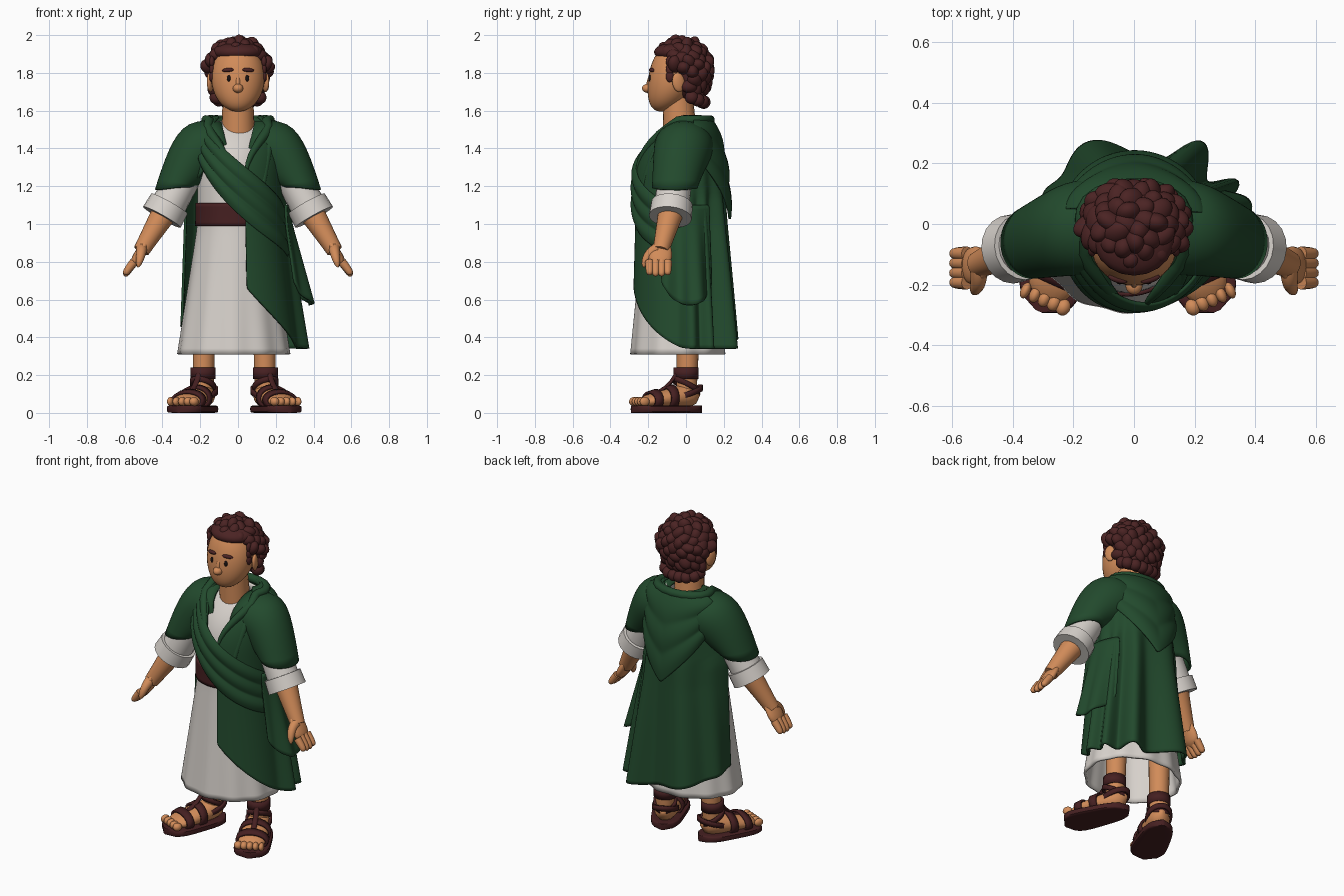
import bpy, bmesh, random
from math import sin, cos, pi, radians, exp, sqrt
from mathutils import Vector, Matrix, Euler

cube = bpy.data.objects.get("Cube")
if cube:
    bpy.data.objects.remove(cube)
random.seed(4)


def material(name, *rgb):
    mat = bpy.data.materials.new(name)
    mat.use_nodes = True
    mat.diffuse_color = (*rgb, 1)
    mat.node_tree.nodes["Principled BSDF"].inputs["Base Color"].default_value = (*rgb, 1)
    return mat


SKIN = material("skin", .64, .26, .1)
GREEN = material("green cloth", .016, .068, .026)
WHITE = material("white linen", .68, .64, .6)
LEATHER = material("dark leather", .06, .014, .015)
HAIR = material("brown hair", .07, .017, .017)
DARK = material("eye dark", .01, .006, .006)


def clamp(value):
    return min(max(value, 0), 1)


def mix(a, b, t):
    return a + (b - a) * t


def finish(name, bm, mat, levels=0, thick=0):
    bmesh.ops.recalc_face_normals(bm, faces=bm.faces)
    mesh = bpy.data.meshes.new(name)
    bm.to_mesh(mesh)
    bm.free()
    mesh.materials.append(mat)
    mesh.shade_smooth()
    if not levels:
        mesh.set_sharp_from_angle(angle=radians(45))
    ob = bpy.data.objects.new(name, mesh)
    bpy.context.collection.objects.link(ob)
    if levels:
        smooth = ob.modifiers.new("smooth", "SUBSURF")
        smooth.levels = smooth.render_levels = levels
    if thick:
        solid = ob.modifiers.new("thickness", "SOLIDIFY")
        solid.thickness, solid.offset = thick, 0


def loft(name, rings, mat, place=Vector, caps=True, power=1, n=20, levels=0, thick=0):
    """Skin over rings, each given as centre and two half axes."""
    def shape(a):
        return abs(a) ** power * (1 if a > 0 else -1)
    bm = bmesh.new()
    rows = []
    for centre, across, up in rings:
        angles = [2 * pi * i / n for i in range(n)]
        rows.append([bm.verts.new(place(Vector(centre) + Vector(across) * shape(cos(a))
                                        + Vector(up) * shape(sin(a)))) for a in angles])
    for a, b in zip(rows, rows[1:]):
        for i in range(n):
            bm.faces.new((a[i], a[i - 1], b[i - 1], b[i]))
    if caps:
        bm.faces.new(rows[0])
        bm.faces.new(rows[-1])
    finish(name, bm, mat, levels, thick)


def sweep(name, path, radii, mat, flat=1, side=(0, 1, 0), **options):
    rings = []
    for i, point in enumerate(path):
        tangent = (path[min(i + 1, len(path) - 1)] - path[max(i - 1, 0)]).normalized()
        up = tangent.cross(Vector(side)).normalized()
        rings.append((point, up.cross(tangent) * radii[i], up * radii[i] * flat))
    loft(name, rings, mat, **options)


def tube(name, points, start, end, mat, tip=False, steps=10, **options):
    """Smooth tapering tube steered by a few control points; tip rounds its end."""
    path, radii = [], []
    for i in range(steps + 1):
        t = i / steps
        row = [Vector(p) for p in points]
        while len(row) > 1:
            row = [a.lerp(b, t) for a, b in zip(row, row[1:])]
        path.append(row[0])
        radii.append(mix(start, end, t) * (sqrt(1.02 - t ** 6) if tip else 1))
    sweep(name, path, radii, mat, **options)


def shell(name, surface, columns, rows, mat, thick=.014):
    bm = bmesh.new()
    grid = [[bm.verts.new(surface(i / columns, j / rows)) for j in range(rows + 1)]
            for i in range(columns + 1)]
    for a, b in zip(grid, grid[1:]):
        for j in range(rows):
            bm.faces.new((a[j], b[j], b[j + 1], a[j + 1]))
    bmesh.ops.remove_doubles(bm, verts=bm.verts, dist=.0001)
    finish(name, bm, mat, 1, thick)


def blobs(name, items, mat, place=Vector):
    bm = bmesh.new()
    for centre, radius, turn in items:
        matrix = Matrix.LocRotScale(Vector(centre), Euler(turn), Vector(radius))
        bmesh.ops.create_icosphere(bm, subdivisions=3, radius=1, matrix=matrix)
    for v in bm.verts:
        v.co = place(v.co)
    finish(name, bm, mat)


def around(angle, z, off=0, slim=0):
    """Point on the clothed body; angle runs from the front towards its left."""
    flare = clamp((1 - z) / .7)
    neck = clamp((z - 1.45) / .12) ** 3
    slope = clamp((z - 1.2) / .37) ** 2.5
    rx = .23 - slim + (.08 + slim * .6) * flare - .11 * neck + off
    ry = .225 - slim + (.02 + slim) * flare - .14 * slope + off
    a = radians(angle)
    return Vector((rx * sin(a) - slim / 2, .07 * slope - .04 - ry * cos(a), z))


# Pleated tunic and belt
def tunic(u, v):
    pleat = .006 * cos(2 * pi * u * 11) * clamp(1 - v * 2)
    return around(360 * u, mix(.31, 1.54, v), pleat, .045)


shell("tunic", tunic, 66, 20, WHITE)
shell("belt", lambda u, v: around(360 * u, mix(.99, 1.11, v), .012, .045), 40, 3, LEATHER)

# Cloak wrapping the left side and back, with hanging folds
FOLDS = [(240, 12, .04), (203, 20, .09), (148, 10, .12), (122, 6, .1), (104, 8, .08)]


def cloak(u, v):
    rough = mix(10, 265, u)
    hem = .34 + .32 * clamp((100 - rough) / 90) ** 1.5 + .14 * clamp((rough - 160) / 100)
    z = mix(hem, 1.57, v)
    opening = 10 + 50 * clamp((z - 1.28) / .29) ** 2
    closing = min(364 - opening, 265 + 300 * max(0, z - 1.14))
    angle = mix(opening, closing, u)
    fold = sum(height * exp(-((angle - c) / width) ** 2) for c, width, height in FOLDS)
    flap = .05 * exp(-((angle - 265) / 25) ** 2) * clamp(1.6 * z - .6) * clamp((1.35 - z) * 5)
    return around(angle, z, fold * clamp(1 - v * 1.15) ** .8 + flap)


shell("cloak", cloak, 90, 28, GREEN)


# Pleated sash from right shoulder to left hip
def sash(u, v):
    low = .82 + .5 * (1 - u) ** 1.9
    high = 1.04 + .5 * (1 - u) ** 1.4
    return around(mix(-55, 115, u), mix(low, high, v), .008 + .014 * abs(sin(3 * pi * v)))


shell("sash", sash, 40, 18, GREEN)


# Gathered cloth over the left hip
def drape(u, v):
    swell = .035 + (1 - v) * (.085 * sin(pi * u) + .012 * cos(6 * pi * u))
    return around(mix(72, 128, u), mix(.57 + .12 * (2 * u - 1) ** 2, 1.1, v), swell)


shell("hip_drape", drape, 24, 10, GREEN)


# Pointed hood lying on the back
def hood(u, v):
    low = 1.02 + .4 * abs(2 * u - 1)
    lift = .012 + .035 * (1 - v) * sin(pi * u) + .01 * abs(sin(3 * pi * v))
    return around(mix(100, 255, u), mix(low, 1.55, v), lift)


shell("back_hood", hood, 40, 18, GREEN)

# Rolled collar following the neckline, and a long fold on the left chest
half = []
for i in range(16):
    turn = (i / 15) ** 2
    half.append(around(10 + 170 * turn, 1.25 + .3 * clamp(3.4 * turn) ** .5, .003))
collar = half + [Vector((-p.x, p.y, p.z)) for p in half[-2::-1]]
sweep("collar_roll", collar, [.006 + .02 * clamp(min(i, 30 - i) / 6) for i in range(31)], GREEN,
      side=(0, -1, 1), n=12)
tube("chest_fold", [around(28 + 5 * i, 1.1 + .1 * i) for i in range(5)], .015, .03, GREEN,
     flat=.7, side=(1, 0, 0))

SHOULDER, CUFF = Vector((.2, -.04, 1.4)), Vector((.39, -.08, 1.06))
WRIST, KNUCKLE, TIP = Vector((.5, -.13, .88)), Vector((.56, -.145, .77)), Vector((.595, -.145, .72))

for sign, side in ((1, "left"), (-1, "right")):
    def arm(p, sign=sign):
        return Vector((p.x * sign, p.y, p.z))

    # Shoulder drape, sleeve and rolled cuff
    loft(side + "_shoulder_drape",
         [((.06, -.01, 1.42), (0, .15, 0), (.03, 0, .12)), ((.2, -.01, 1.41), (0, .155, 0), (.07, 0, .14)),
          ((.27, -.035, 1.31), (0, .135, 0), (.095, 0, .09)), ((.335, -.06, 1.19), (0, .115, 0), (.1, 0, -.01))],
         GREEN, place=arm, caps=False, levels=2, thick=.014)
    tube(side + "_sleeve", [SHOULDER, CUFF], .085, .095, WHITE, place=arm)
    tube(side + "_cuff", [SHOULDER.lerp(CUFF, .86), SHOULDER.lerp(CUFF, 1.07)], .11, .114, WHITE, place=arm)

    # Forearm and hand
    tube(side + "_forearm", [CUFF, CUFF.lerp(WRIST, .5), WRIST.lerp(KNUCKLE, .2)], .068, .043, SKIN, place=arm)
    tube(side + "_palm", [WRIST.lerp(CUFF, .1), WRIST, KNUCKLE], .04, .076, SKIN, flat=.45, tip=True, place=arm)
    for i, finger in enumerate(("index", "middle", "ring", "little")):
        spread = i - 1.5
        root = KNUCKLE + Vector((-.01, spread * .032, .03))
        end = TIP + Vector((.005, spread * .032, .007 * abs(spread)))
        tube(f"{side}_{finger}_finger", [root, KNUCKLE.lerp(end, .5) + Vector((.01, spread * .016, 0)), end],
             .023, .017, SKIN, tip=True, n=12, place=arm)
    thumb = WRIST + Vector((.01, -.02, -.01))
    tube(side + "_thumb", [thumb, thumb + Vector((0, -.06, -.02)), thumb + Vector((.02, -.075, -.1))],
         .03, .018, SKIN, tip=True, n=12, place=arm)

    # Foot frame: toes along -y, turned outward
    def foot(p, sign=sign, turn=.42):
        q = Matrix.Rotation(-turn, 3, "Z") @ Vector(p)
        return Vector((sign * (.165 - q.x) - .02, q.y, q.z))

    def outline(t):
        return sqrt(1.01 - (2 * t - 1) ** 4) * mix(.7, 1, t)

    def foot_ring(t, grow=0):
        height = .075 * (1 - .6 * t) * outline(t) / mix(.7, 1, t)
        return (0, mix(.08, -.28, t), mix(.1, .055, t)), (.09 * outline(t) + grow, 0, 0), (0, 0, height + grow)

    def band(name, low, high, across, along):
        loft(f"{side}_{name}", [((0, 0, z), (across, 0, 0), along) for z in (low, high)],
             LEATHER, caps=False, thick=.014, place=foot)

    # Leg, foot, toes and sole
    tube(side + "_leg", [(0, .01, .5), (0, .01, .2), (0, 0, .08)], .062, .052, SKIN, place=foot)
    loft(side + "_foot", [foot_ring(i / 12) for i in range(13)], SKIN, place=foot)
    blobs(side + "_toes", [((.034 * i, -.27, .06), (.02 + .002 * i, .028, .024), (0, 0, 0))
                           for i in range(-2, 3)], SKIN, place=foot)
    loft(side + "_sole", [((0, mix(.09, -.315, i / 14), .02), (.115 * outline(i / 14), 0, 0), (0, 0, .02))
                          for i in range(15)], LEATHER, place=foot, power=.35)

    # Sandal straps
    for name, t in (("toe_strap", .76), ("middle_strap", .5)):
        loft(f"{side}_{name}", [foot_ring(t + d, .009) for d in (-.06, 0, .06)],
             LEATHER, caps=False, thick=.014, place=foot)
    band("ankle_strap", .18, .24, .06, (0, .06, 0))
    band("slanted_strap", .13, .16, .062, (0, .067, -.035))
    band("heel_strap", .09, .12, .07, (0, .085, .03))
    tube(side + "_instep_strap", [(0, -.2, .1), (0, -.1, .12), (0, -.05, .22)], .016, .016, LEATHER,
         side=(1, 0, 0), flat=.6, n=10, place=foot)


# Head: chin pulled forward, crown under the hair
def head_ring(t):
    fullness = (4 * t * (1 - t)) ** .5
    return (0, -.06 - .07 * (1 - t) ** 3, mix(1.595, 1.96, t)), (.142 * fullness, 0, 0), (0, .13 * fullness, 0)


def on_face(x, z):
    centre, across, depth = head_ring((z - 1.595) / .365)
    return Vector((x, centre[1] - depth[1] * sqrt(1 - (x / across[0]) ** 2), z))


loft("head", [head_ring(sin(pi * i / 52) ** 2) for i in range(1, 26)], SKIN, n=32)
tube("neck", [(0, -.03, 1.46), (0, -.045, 1.68)], .09, .08, SKIN)
blobs("nose", [((0, -.203, 1.718), (.028, .03, .024), (0, 0, 0)),
               ((0, -.19, 1.75), (.014, .018, .045), (-.2, 0, 0))], SKIN)
for sign, side in ((1, "left"), (-1, "right")):
    blobs(side + "_ear", [((.147 * sign, -.04, 1.75), (.016, .034, .052), (.15, 0, .3 * sign))], SKIN)
    blobs(side + "_brow", [(on_face(.054 * sign, 1.815), (.033, .012, .011), (0, .08 * sign, .3 * sign))], HAIR)
    blobs(side + "_eye", [(on_face(.049 * sign, 1.772), (.01, .007, .018), (0, 0, .3 * sign))], DARK)

# Hair: a cap covered in overlapping curls
curls = [((0, .015, 1.8), (.15, .122, .16), (0, 0, 0)), ((0, -.045, 1.91), (.135, .125, .055), (0, 0, 0))]
count = 130
for i in range(count):
    h = 1 - (2 * i + 1) / count
    ring, a = sqrt(1 - h * h), i * pi * (3 - sqrt(5))
    x, y, z = .152 * ring * cos(a), .135 * ring * sin(a) - .02, 1.805 + .15 * h
    face = y < -.07 and z < 1.895
    ear = abs(x) > .1 and y < .01 and z < 1.82
    nape = z < 1.66 or z < 1.7 and y < .02
    if not (face or ear or nape):
        size = random.uniform(.85, 1.1)
        curls.append(((x, y, z), (.052 * size, .04 * size, .034), [random.uniform(0, pi) for _ in range(3)]))
for sign in (1, -1):
    curls += [((.138 * sign, -.085, 1.78 + .04 * i), (.014, .022, .03), (0, 0, 0)) for i in range(3)]
    curls += [((sign * .115 * cos(a), .03 + .065 * sin(a), 1.67 - .025 * sin(a)), (.036, .036, .036), (0, 0, 0))
              for a in (0, .5, 1, 1.4)]
blobs("curly_hair", curls, HAIR)
